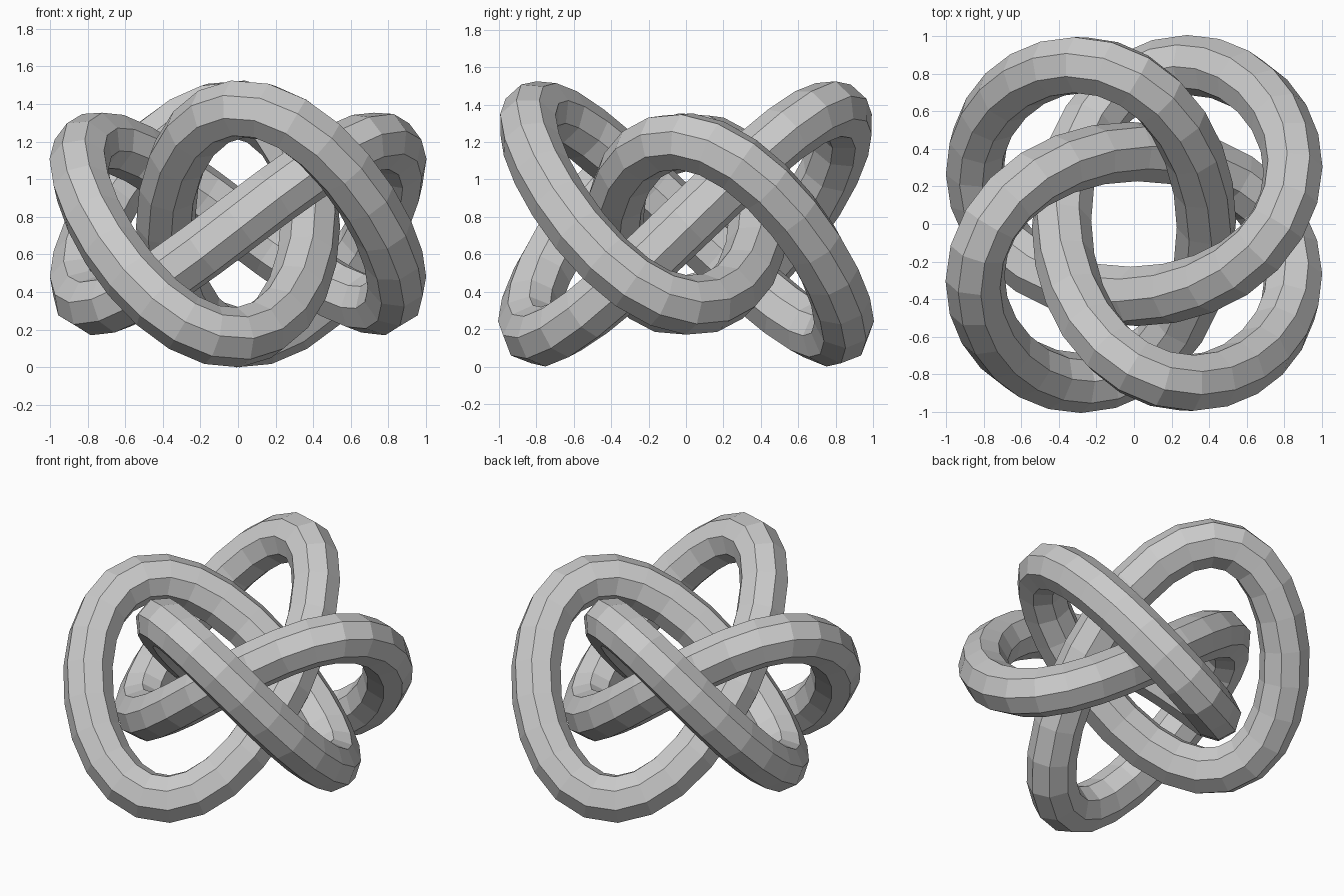
import bpy
from math import sin, cos, pi

cube = bpy.data.objects.get("Cube")
if cube:
    bpy.data.objects.remove(cube, do_unlink=True)

SEGMENTS = 80
TUBE = 0.16

# Single grey material
grey = bpy.data.materials.new("light_grey")
grey.use_nodes = True
colour = (0.6, 0.6, 0.6, 1)
grey.diffuse_color = colour
grey.node_tree.nodes["Principled BSDF"].inputs["Base Color"].default_value = colour


# Closed path winding three times round the axis with four lobes
def knot_point(t):
    x = 0.69 * cos(3 * t) - 0.29 * cos(t) - 0.015 * cos(5 * t)
    y = -0.69 * sin(3 * t) - 0.29 * sin(t) - 0.015 * sin(5 * t)
    z = 0.76 - 0.522 * sin(4 * t) - 0.12 * sin(2 * t)
    return x, y, z


# Eight-sided tube swept along the path
curve = bpy.data.curves.new("knot_tube", "CURVE")
curve.dimensions = "3D"
curve.bevel_depth = TUBE
curve.bevel_resolution = 2
spline = curve.splines.new("POLY")
spline.points.add(SEGMENTS - 1)
for i, point in enumerate(spline.points):
    point.co = (*knot_point(2 * pi * i / SEGMENTS), 1)
spline.use_cyclic_u = True
spline.use_smooth = False
curve.materials.append(grey)

knot = bpy.data.objects.new("knot_tube", curve)
bpy.context.collection.objects.link(knot)

# Turn the tube into a flat-shaded mesh
bpy.ops.object.select_all(action="DESELECT")
knot.select_set(True)
bpy.context.view_layer.objects.active = knot
bpy.ops.object.convert(target="MESH")
bpy.ops.object.shade_flat()

# Rest the knot on the ground
lowest = min(v.co.z for v in knot.data.vertices)
for v in knot.data.vertices:
    v.co.z -= lowest
